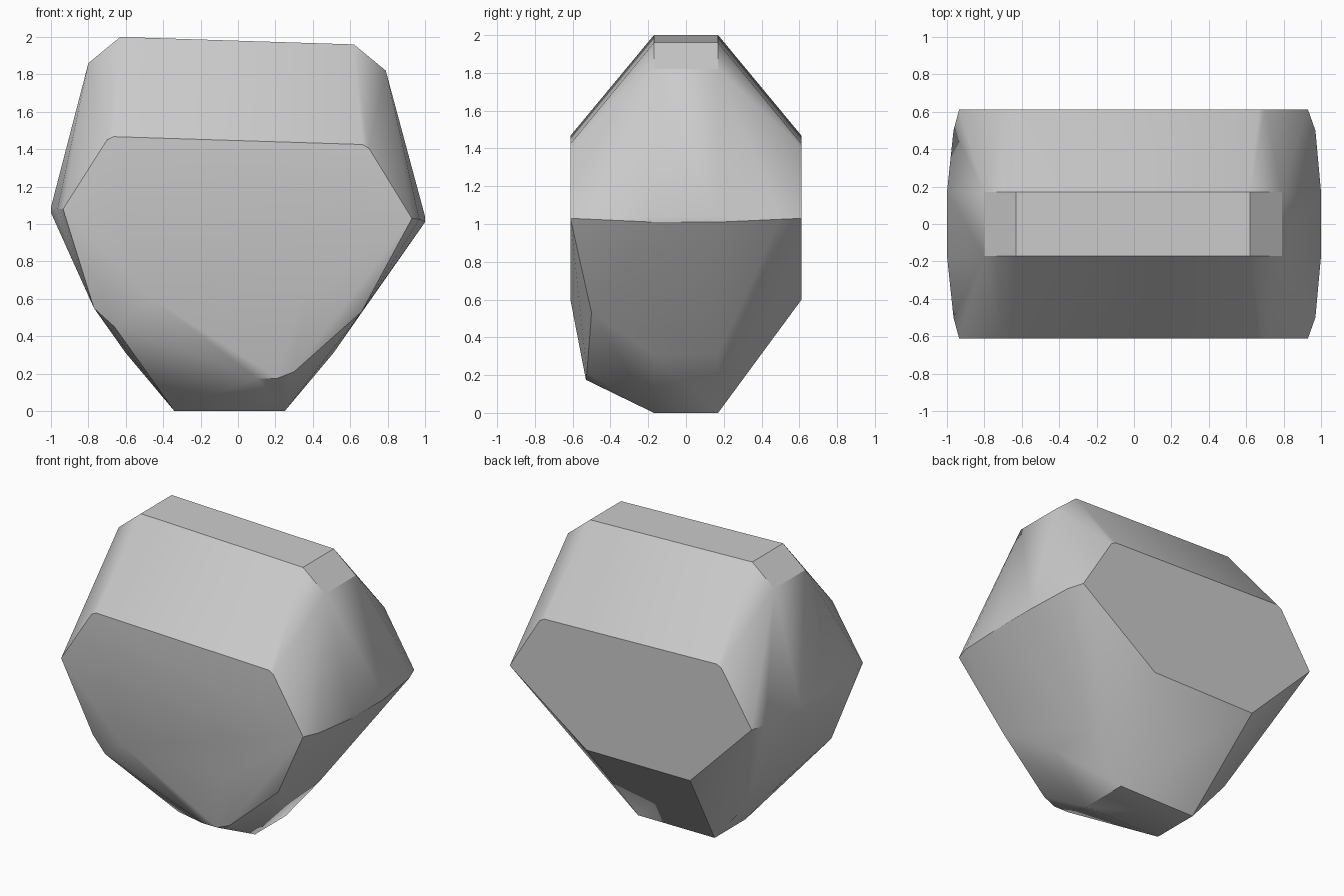
import bpy, bmesh, math

if "Cube" in bpy.data.objects:
    bpy.data.objects.remove(bpy.data.objects["Cube"])

# Corner points mirrored front to back: (x, half depth, z)
paired = [
    # narrow crown
    (-0.63, 0.17, 2.0), (0.62, 0.17, 1.96), (-0.80, 0.17, 1.86), (0.79, 0.17, 1.82),
    # upper edge of the flat front and back, with blunted corners
    (-0.665, 0.612, 1.467), (-0.70, 0.612, 1.45), (0.665, 0.612, 1.425), (0.70, 0.612, 1.405),
    # widest band
    (-1.0, 0.17, 1.09), (-1.0, 0.17, 1.06), (1.0, 0.17, 1.04), (1.0, 0.17, 1.01),
    (-0.965, 0.50, 1.08), (0.97, 0.50, 1.025), (-0.935, 0.612, 1.08), (0.93, 0.612, 1.03),
    # lower edge of the flat front and back
    (-0.46, 0.612, 0.6), (0.34, 0.612, 0.6),
    # lower sides and base
    (-0.60, 0.17, 0.31), (0.51, 0.17, 0.31), (-0.34, 0.17, 0.0), (0.25, 0.17, 0.0),
]
# Protruding chin, front only
chin = [
    (0.10, -0.53, 0.175), (0.21, -0.53, 0.175), (0.30, -0.525, 0.21),
    (0.66, -0.50, 0.53), (-0.66, -0.52, 0.45), (-0.77, -0.50, 0.55),
]

# Wrap the corners in a faceted shell
points = [(x, s * y, z) for x, y, z in paired for s in (-1, 1)] + chin
bm = bmesh.new()
for p in points:
    bm.verts.new(p)
bmesh.ops.convex_hull(bm, input=bm.verts[:])
loose = [v for v in bm.verts if not v.link_faces]
bmesh.ops.delete(bm, geom=loose, context='VERTS')
bmesh.ops.dissolve_limit(bm, angle_limit=math.radians(1), verts=bm.verts[:], edges=bm.edges[:])
bmesh.ops.recalc_face_normals(bm, faces=bm.faces[:])
mesh = bpy.data.meshes.new("faceted_block")
bm.to_mesh(mesh)
bm.free()

block = bpy.data.objects.new("faceted_block", mesh)
bpy.context.collection.objects.link(block)
bpy.context.view_layer.objects.active = block
block.select_set(True)
bpy.ops.object.shade_smooth_by_angle(angle=math.radians(30))
